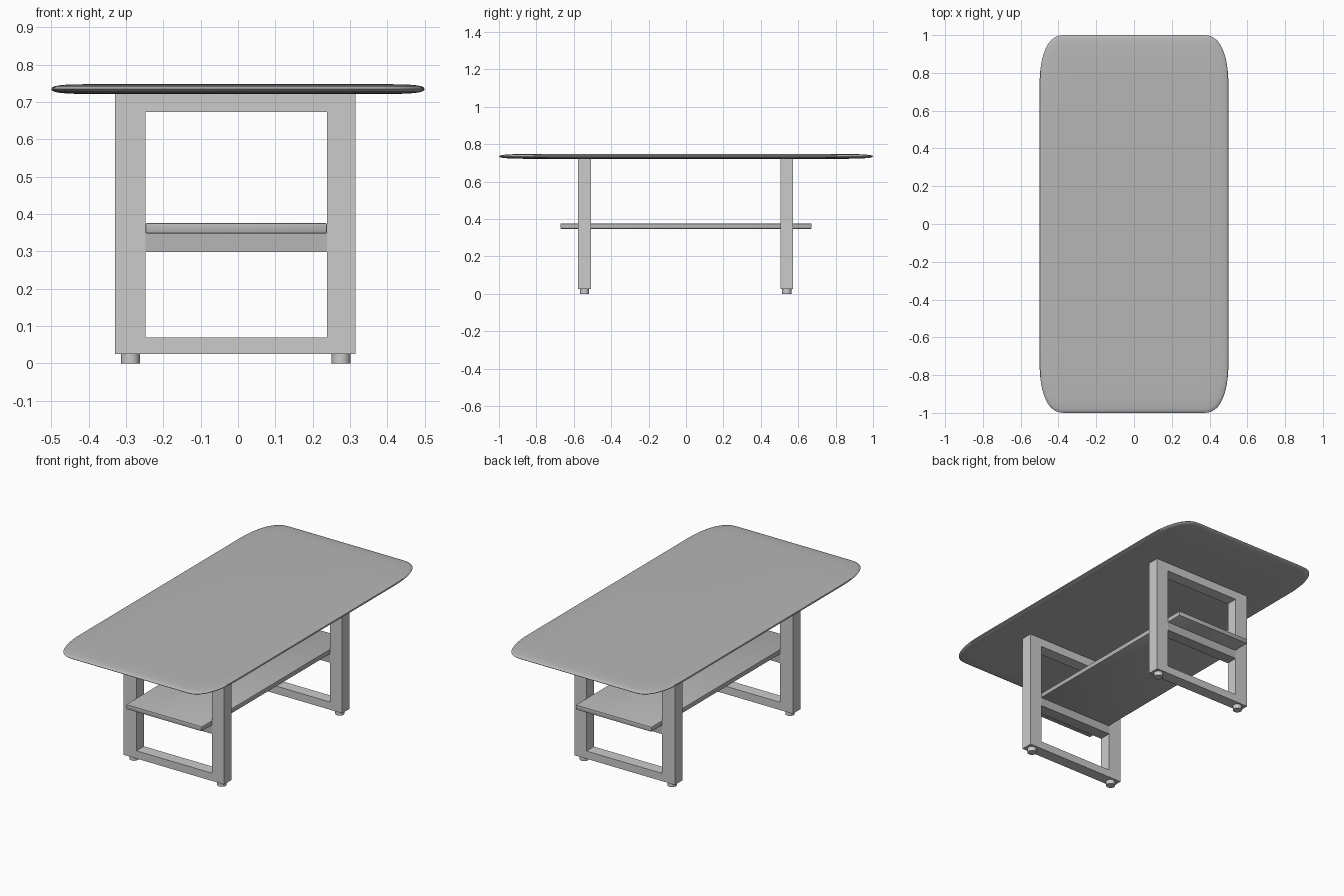
import bpy, bmesh, math

if "Cube" in bpy.data.objects:
    bpy.data.objects.remove(bpy.data.objects["Cube"])


def material(name, value):
    m = bpy.data.materials.new(name)
    m.diffuse_color = (value, value, value, 1)
    m.use_nodes = True
    m.node_tree.nodes["Principled BSDF"].inputs["Base Color"].default_value = m.diffuse_color
    return m


top_grey = material("top_grey", 0.47)
leg_grey = material("leg_grey", 0.53)


def finish(bm, name, mat, smooth=False):
    bmesh.ops.recalc_face_normals(bm, faces=bm.faces)
    me = bpy.data.meshes.new(name)
    bm.to_mesh(me)
    bm.free()
    me.materials.append(mat)
    ob = bpy.data.objects.new(name, me)
    bpy.context.collection.objects.link(ob)
    if smooth:
        bpy.ops.object.select_all(action='DESELECT')
        bpy.context.view_layer.objects.active = ob
        ob.select_set(True)
        bpy.ops.object.shade_smooth_by_angle(angle=math.radians(35))
    return ob


def box(name, mat, x0, x1, y0, y1, z0, z1, bevel=0):
    bm = bmesh.new()
    bmesh.ops.create_cube(bm, size=1)
    for v in bm.verts:
        v.co = ((x0 + x1) / 2 + v.co.x * (x1 - x0),
                (y0 + y1) / 2 + v.co.y * (y1 - y0),
                (z0 + z1) / 2 + v.co.z * (z1 - z0))
    if bevel:
        bmesh.ops.bevel(bm, geom=bm.edges[:], offset=bevel, segments=2,
                        profile=0.5, affect='EDGES')
    return finish(bm, name, mat, bool(bevel))


# Table top: outline with long squarish corners, thinning towards the rim
def outline(hx=0.5, hy=1.0, rx=0.13, ry=0.28, n=12, power=2.4):
    def sup(t):
        return math.copysign(abs(t) ** (2 / power), t) if abs(t) > 1e-6 else 0.0
    pts = []
    for q, (sx, sy) in enumerate([(1, 1), (-1, 1), (-1, -1), (1, -1)]):
        for i in range(n + 1):
            a = math.pi / 2 * (q + i / n)
            pts.append((sx * (hx - rx) + rx * sup(math.cos(a)),
                        sy * (hy - ry) + ry * sup(math.sin(a))))
    return pts


half = [(0.8, 0.013), (0.9, 0.0125), (0.95, 0.0105), (0.98, 0.008),
        (0.995, 0.0045), (1.0, 0.0)]
profile = half + [(s, -h) for s, h in half[-2::-1]]
bm = bmesh.new()
rings = [[bm.verts.new((x * s, y * s, 0.735 + h)) for x, y in outline()]
         for s, h in profile]
for a, b in zip(rings, rings[1:]):
    for i in range(len(a)):
        j = (i + 1) % len(a)
        bm.faces.new((a[i], a[j], b[j], b[i]))
bm.faces.new(rings[0])
bm.faces.new(rings[-1])
finish(bm, "table_top", top_grey, True)


# Leg frames: rectangular ring extruded in depth
def leg_frame(name, y0, y1):
    outer = [(-0.33, 0.025), (0.315, 0.025), (0.315, 0.725), (-0.33, 0.725)]
    inner = [(-0.248, 0.07), (0.238, 0.07), (0.238, 0.673), (-0.248, 0.673)]
    bm = bmesh.new()
    of, nf, ob, nb = [[bm.verts.new((x, y, z)) for x, z in loop]
                      for y in (y0, y1) for loop in (outer, inner)]
    for i in range(4):
        j = (i + 1) % 4
        for a, b in ((of, nf), (nf, nb), (nb, ob), (ob, of)):
            bm.faces.new((a[i], a[j], b[j], b[i]))
    return finish(bm, name, leg_grey)


def foot(name, x, y):
    bm = bmesh.new()
    bmesh.ops.create_cone(bm, cap_ends=True, segments=24, radius1=0.025,
                          radius2=0.025, depth=0.026)
    bmesh.ops.translate(bm, vec=(x, y, 0.013), verts=bm.verts)
    finish(bm, name, leg_grey, True)


for side, y0, y1 in (("front", -0.577, -0.508), ("back", 0.505, 0.573)):
    leg_frame(side + "_leg_frame", y0, y1)
    # Crossbar carrying the shelf
    box(side + "_crossbar", top_grey, -0.248, 0.238, y0, y1, 0.298, 0.350)
    for hand, x in (("left", -0.288), ("right", 0.276)):
        foot(f"{side}_{hand}_foot", x, (y0 + y1) / 2)

# Lower shelf running through both frames
box("shelf", top_grey, -0.248, 0.238, -0.672, 0.672, 0.348, 0.376, bevel=0.004)
